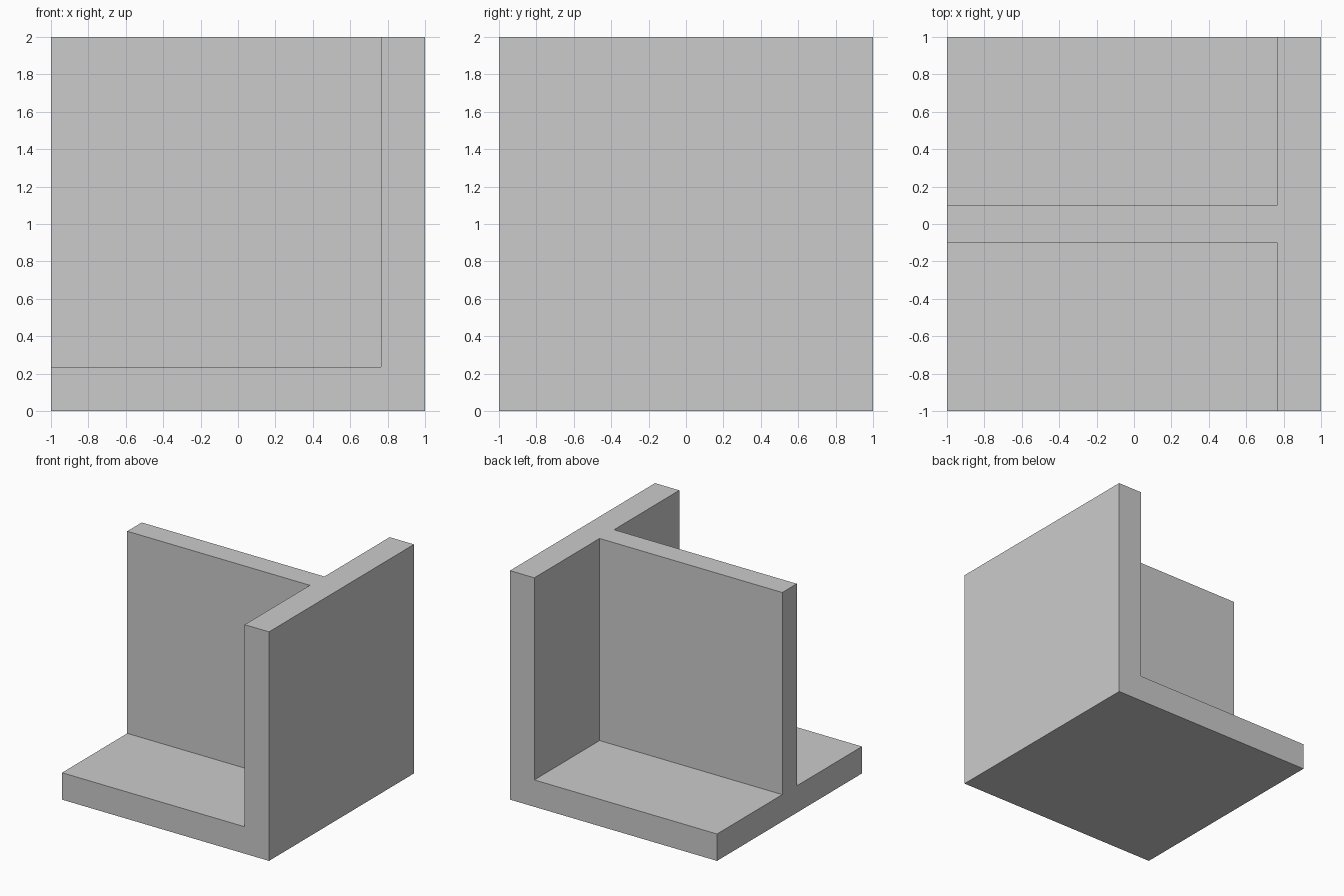
import bpy

if "Cube" in bpy.data.objects:
    bpy.data.objects.remove(bpy.data.objects["Cube"])

PLATE = 0.235      # thickness of the base and the upright wall
WEB = 0.10         # half thickness of the central web
OVER = 0.2         # how far the cutters overshoot the block


def box(name, lo, hi):
    size = [b - a for a, b in zip(lo, hi)]
    centre = [(a + b) / 2 for a, b in zip(lo, hi)]
    bpy.ops.mesh.primitive_cube_add(size=1, location=centre)
    obj = bpy.context.object
    obj.name = name
    obj.scale = size
    bpy.ops.object.transform_apply(location=True, rotation=False, scale=True)
    return obj


# Solid block that becomes the base, wall and web in one piece
bracket = box("corner_bracket", (-1, -1, 0), (1, 1, 2))

# Pockets on either side of the web
for side in (-1, 1):
    y0, y1 = sorted((side * WEB, side * (1 + OVER)))
    cutter = box("pocket_cutter", (-1 - OVER, y0, PLATE), (1 - PLATE, y1, 2 + OVER))
    cutter.hide_render = True
    mod = bracket.modifiers.new("pocket", 'BOOLEAN')
    mod.operation = 'DIFFERENCE'
    mod.solver = 'EXACT'
    mod.object = cutter
    bpy.context.view_layer.objects.active = bracket
    bpy.ops.object.modifier_apply(modifier=mod.name)
    bpy.data.objects.remove(cutter)
